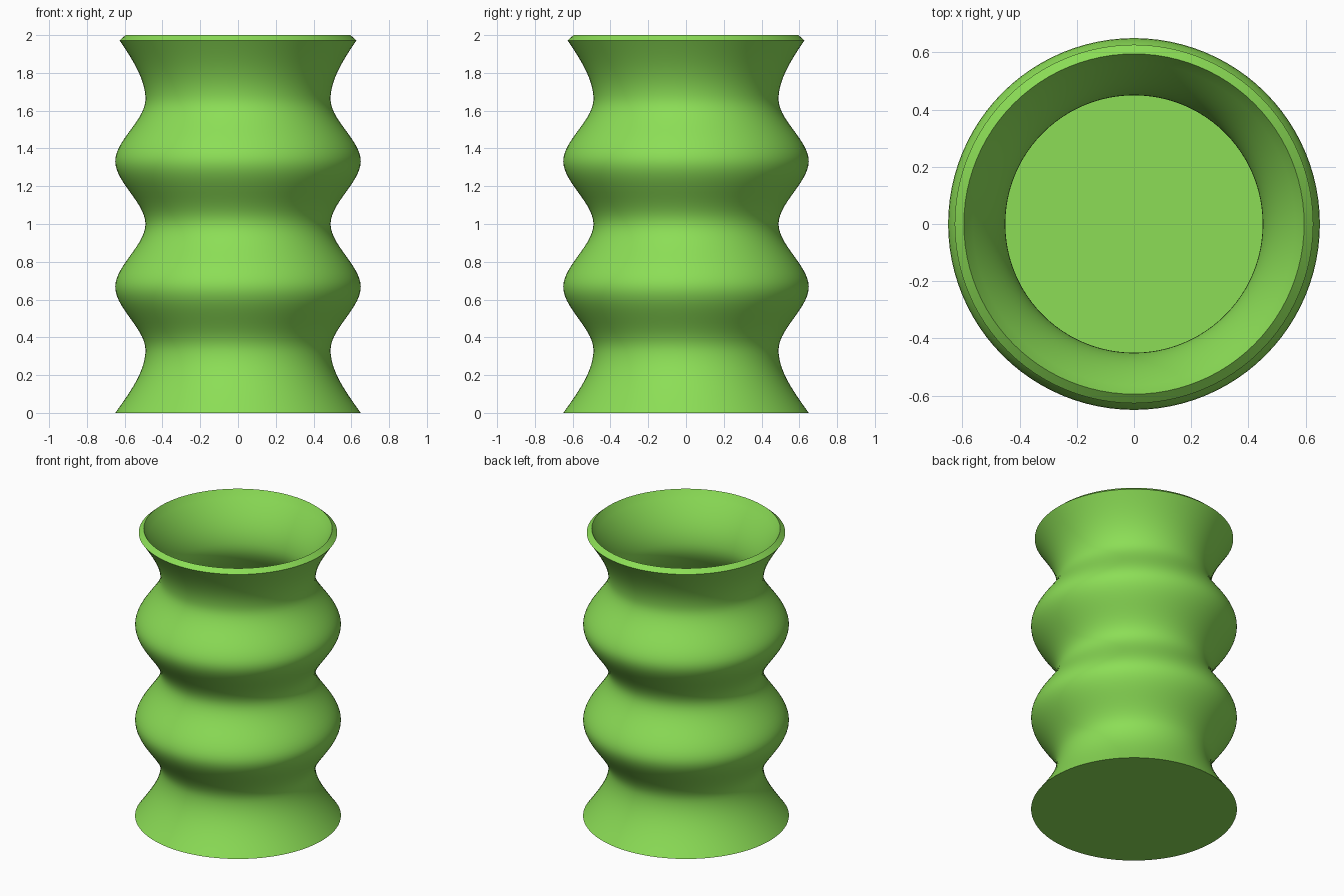
import bpy, bmesh, math

if "Cube" in bpy.data.objects:
    bpy.data.objects.remove(bpy.data.objects["Cube"])

SEGMENTS = 96
STEPS = 14
THICK = 0.04

# Outer wall control knots: radius, height, slope dr/dz
knots = [(0.65, 0.0, -0.72), (0.49, 0.333, 0), (0.65, 0.667, 0),
         (0.49, 1.0, 0), (0.65, 1.333, 0), (0.49, 1.66, 0), (0.627, 1.972, 0.68)]


def wall_curve():
    """Smooth Hermite curve through the knots, as (radius, height, slope)."""
    out = []
    for (r0, z0, m0), (r1, z1, m1) in zip(knots, knots[1:]):
        h = z1 - z0
        for i in range(STEPS):
            t = i / STEPS
            r = ((2*t**3 - 3*t**2 + 1) * r0 + (t**3 - 2*t**2 + t) * h * m0
                 + (3*t**2 - 2*t**3) * r1 + (t**3 - t**2) * h * m1)
            m = ((6*t*t - 6*t) * (r0 - r1) / h + (3*t*t - 4*t + 1) * m0
                 + (3*t*t - 2*t) * m1)
            out.append((r, z0 + h * t, m))
    out.append(knots[-1])
    return out


outer = wall_curve()
inner = []
for r, z, m in outer:
    n = math.hypot(1, m)
    inner.append((r - THICK / n, z + THICK * m / n))
inner[-1] = (0.595, 2.0)

# Closed profile: base, outer wall, bevelled lip, inner wall, floor
floor_z = 0.04
profile = [(r, z) for r, z, _ in outer]
profile += [(r, z) for r, z in reversed(inner) if z > floor_z + 0.01]
profile.append((0.586, floor_z))

bm = bmesh.new()
rings = []
for r, z in profile:
    rings.append([bm.verts.new((r * math.cos(2 * math.pi * k / SEGMENTS),
                                r * math.sin(2 * math.pi * k / SEGMENTS), z))
                  for k in range(SEGMENTS)])
for a, b in zip(rings, rings[1:]):
    for k in range(SEGMENTS):
        j = (k + 1) % SEGMENTS
        bm.faces.new((a[k], a[j], b[j], b[k]))

# Underside and inside floor
for ring, z in ((rings[0], 0.0), (rings[-1], floor_z)):
    centre = bm.verts.new((0, 0, z))
    for k in range(SEGMENTS):
        bm.faces.new((ring[k], ring[(k + 1) % SEGMENTS], centre))
bmesh.ops.recalc_face_normals(bm, faces=bm.faces)

mesh = bpy.data.meshes.new("vase")
bm.to_mesh(mesh)
bm.free()
vase = bpy.data.objects.new("vase", mesh)
bpy.context.collection.objects.link(vase)

green = bpy.data.materials.new("leaf green")
green.diffuse_color = (0.262, 0.73, 0.093, 1)
green.use_nodes = True
green.node_tree.nodes["Principled BSDF"].inputs["Base Color"].default_value = green.diffuse_color
mesh.materials.append(green)

bpy.context.view_layer.objects.active = vase
vase.select_set(True)
bpy.ops.object.shade_smooth_by_angle(angle=math.radians(60))
